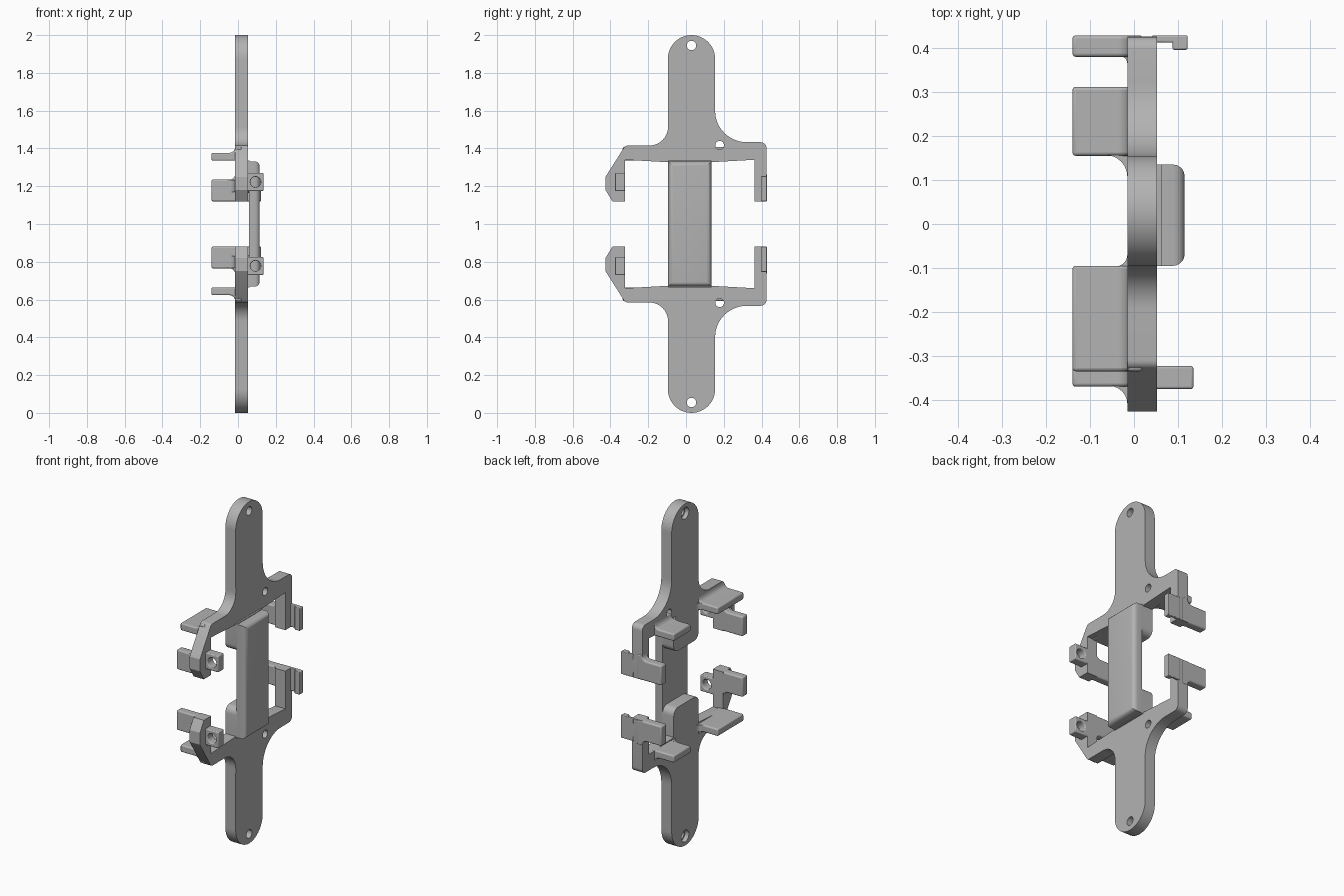
import bpy, bmesh
from math import radians, cos, sin

cube = bpy.data.objects.get("Cube")
if cube:
    bpy.data.objects.remove(cube, do_unlink=True)

grey = bpy.data.materials.new("plain_grey")
grey.use_nodes = True
grey.diffuse_color = (0.45, 0.45, 0.45, 1)
grey.node_tree.nodes["Principled BSDF"].inputs["Base Color"].default_value = (0.45, 0.45, 0.45, 1)

MID = 1.0                    # height of the symmetry plane; parts use z relative to it
BACK, FACE = -0.015, 0.052   # plate thickness range in x


def arc(cx, cy, r, a0, a1, n=10):
    angles = [radians(a0 + (a1 - a0) * i / n) for i in range(n + 1)]
    return [(cx + r * cos(a), cy + r * sin(a)) for a in angles]


def activate(ob):
    bpy.ops.object.select_all(action="DESELECT")
    ob.select_set(True)
    bpy.context.view_layer.objects.active = ob


def prism(name, pts, axis, lo, hi, holes=(), bevel=0, mirror=True, round_edges=None):
    """Extrude a profile along an axis, cut holes, soften and mirror it."""
    place = {"x": lambda a, b, c: (c, a, b),
             "y": lambda a, b, c: (a, c, b),
             "z": lambda a, b, c: (a, b, c)}[axis]
    bm = bmesh.new()
    bottom = [bm.verts.new(place(a, b, lo)) for a, b in pts]
    top = [bm.verts.new(place(a, b, hi)) for a, b in pts]
    bm.faces.new(bottom)
    bm.faces.new(top)
    for i in range(len(pts)):
        j = (i + 1) % len(pts)
        bm.faces.new((bottom[i], bottom[j], top[j], top[i]))
    if round_edges:
        limit, width = round_edges
        edges = [e for e in bm.edges if all(v.co.x > limit for v in e.verts)]
        bmesh.ops.bevel(bm, geom=edges, offset=width, segments=5, profile=0.5, affect="EDGES")
    bmesh.ops.recalc_face_normals(bm, faces=bm.faces)
    mesh = bpy.data.meshes.new(name)
    bm.to_mesh(mesh)
    bm.free()
    mesh.materials.append(grey)
    ob = bpy.data.objects.new(name, mesh)
    ob.location.z = MID
    bpy.context.collection.objects.link(ob)
    activate(ob)
    if bevel:
        mod = ob.modifiers.new("soft_edges", "BEVEL")
        mod.width, mod.segments = bevel, 3
        mod.limit_method, mod.angle_limit = "ANGLE", radians(40)
    for a, b, r, start, end in holes:
        cutter = prism("cutter", arc(a, b, r, 0, 345, 23), axis, start, end, mirror=False)
        cutter.hide_render = True
        activate(ob)
        mod = ob.modifiers.new("hole", "BOOLEAN")
        mod.operation, mod.solver, mod.object = "DIFFERENCE", "EXACT", cutter
        bpy.ops.object.modifier_apply(modifier=mod.name)
        bpy.data.objects.remove(cutter, do_unlink=True)
    if mirror:
        mod = ob.modifiers.new("mirror", "MIRROR")
        mod.use_axis = (False, False, True)
        mod.use_mirror_merge = False
    bpy.ops.object.shade_smooth_by_angle(angle=radians(30))
    return ob


def rect(a0, a1, b0, b1):
    return [(a0, b0), (a1, b0), (a1, b1), (a0, b1)]


def ledge(name, y0, y1, z0, z1, r, bevel):
    """Tab sticking out of the back, with a fillet on its upper side."""
    pts = [(-0.14, z0), (0.02, z0), (0.02, z1 + r), (BACK, z1 + r)]
    pts += arc(BACK - r, z1 + r, r, 0, -90, 6)[1:] + [(-0.14, z1)]
    prism(name, pts, "y", y0, y1, bevel=bevel)


def gusset(name, y, side, r, z0, z1):
    """Concave fillet in plan between a tab and the plate."""
    curve = arc(BACK - r, 0, r, 0, 90, 6)
    pts = [(BACK + 0.01, y), (BACK + 0.01, y + side * r)]
    pts += [(px, y + side * (r - py)) for px, py in curve]
    prism(name, pts, "z", z0, z1)


# Main plate: rounded tab, shoulders and the two arms
outline = arc(0.029, 0.875, 0.125, 180, 0, 24)
outline += arc(0.321, 0.6, 0.167, 180, 270, 12)
outline += arc(0.396, 0.403, 0.03, 90, 0, 6)
outline += [(0.426, 0.12), (0.363, 0.12), (0.363, 0.34), (0.13, 0.327), (-0.095, 0.327),
            (-0.323, 0.34), (-0.323, 0.12), (-0.39, 0.12), (-0.426, 0.18), (-0.426, 0.25)]
outline += arc(-0.31, 0.394, 0.021, 145, 90, 4)
outline += arc(-0.195, 0.515, 0.1, 270, 360)
prism("plate", outline, "x", BACK, FACE,
      holes=[(0.029, 0.945, 0.025, -0.1, 0.1), (0.178, 0.417, 0.023, -0.1, 0.1),
             (0.029, 0.945, 0.034, -0.1, 0.01)])

# Blocks joining the plate to the bridge, rounded at their free corners
block = [(-0.095, 0.335)] + arc(-0.055, 0.205, 0.04, 180, 270, 6)
block += arc(0.095, 0.205, 0.04, 270, 360, 6) + [(0.135, 0.335)]
prism("bridge_block", block, "x", BACK, 0.062)

# Bridge spanning the opening
prism("bridge", rect(-0.095, 0.135, -0.331, 0.331), "x", 0.057, 0.115,
      mirror=False, round_edges=(0.11, 0.026))

# Back shelves beside the opening
ledge("front_shelf", -0.335, -0.095, 0.335, 0.377, 0.03, 0.008)
ledge("rear_shelf", 0.155, 0.312, 0.335, 0.377, 0.03, 0.008)
gusset("front_shelf_fillet", -0.097, 1, 0.028, 0.337, 0.375)
gusset("rear_shelf_fillet", 0.157, -1, 0.05, 0.337, 0.375)

# Back flanges at the arm ends
ledge("front_flange", -0.37, -0.323, 0.12, 0.235, 0.03, 0.012)
ledge("rear_flange", 0.38, 0.429, 0.12, 0.235, 0.03, 0.012)
gusset("front_flange_fillet", -0.368, -1, 0.042, 0.17, 0.233)
gusset("rear_flange_fillet", 0.382, -1, 0.018, 0.122, 0.233)

# Drilled lugs on the front arms
prism("front_lug", rect(0.04, 0.135, 0.175, 0.27), "y", -0.375, -0.323, bevel=0.005,
      holes=[(0.093, 0.222, 0.028, -0.5, -0.2)])

# Hooks on the rear arms
hook = [(0.04, 0.429), (0.04, 0.413), (0.088, 0.413), (0.088, 0.396),
        (0.122, 0.396), (0.122, 0.429)]
prism("rear_hook", hook, "z", 0.12, 0.253, bevel=0.004)
